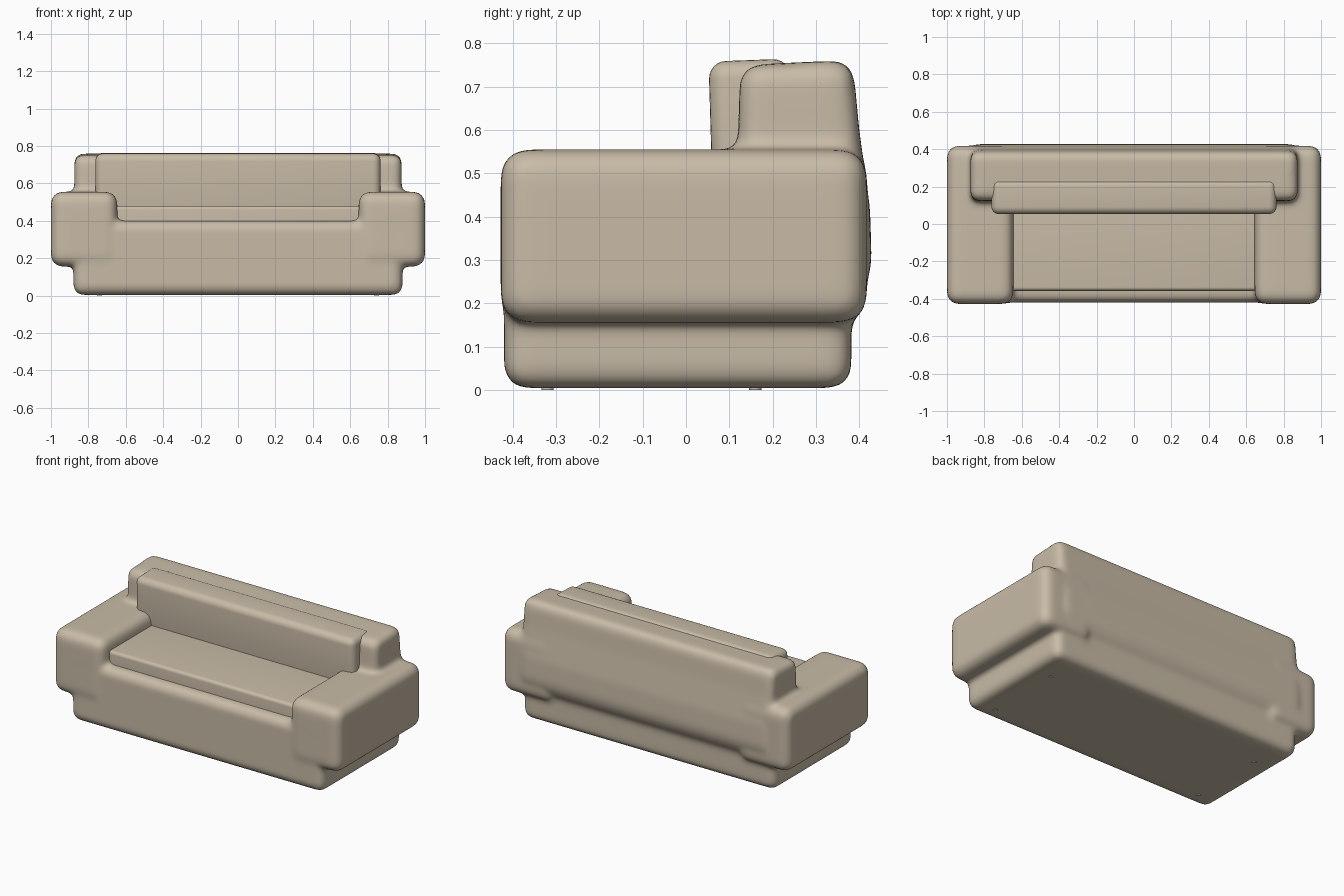
import bpy, bmesh, math
from mathutils import Vector

if "Cube" in bpy.data.objects:
    bpy.data.objects.remove(bpy.data.objects["Cube"])

fabric = bpy.data.materials.new("warm beige fabric")
fabric.diffuse_color = (0.58, 0.50, 0.385, 1)
fabric.use_nodes = True
fabric.node_tree.nodes["Principled BSDF"].inputs["Base Color"].default_value = fabric.diffuse_color


def add_prism(bm, profile, x0, x1, bevel):
    """Extrude a (y, z) profile along x, round it and add it to bm."""
    part = bmesh.new()
    a = [part.verts.new((x0, y, z)) for y, z in profile]
    b = [part.verts.new((x1, y, z)) for y, z in profile]
    n = len(profile)
    part.faces.new(a)
    part.faces.new(b[::-1])
    for i in range(n):
        part.faces.new((a[i], b[i], b[(i + 1) % n], a[(i + 1) % n]))
    bmesh.ops.recalc_face_normals(part, faces=part.faces)
    sharp = [e for e in part.edges if e.calc_face_angle(0) > math.radians(25)]
    bmesh.ops.bevel(part, geom=sharp, offset=bevel, segments=6, profile=0.5,
                    affect='EDGES', clamp_overlap=True)
    tmp = bpy.data.meshes.new("tmp")
    part.to_mesh(tmp)
    part.free()
    bm.from_mesh(tmp)
    bpy.data.meshes.remove(tmp)


def rect(y0, y1, z0, z1):
    return [(y0, z0), (y1, z0), (y1, z1), (y0, z1)]


def make_object(name, bm):
    mesh = bpy.data.meshes.new(name)
    bm.to_mesh(mesh)
    bm.free()
    mesh.materials.append(fabric)
    for p in mesh.polygons:
        p.use_smooth = True
    ob = bpy.data.objects.new(name, mesh)
    bpy.context.collection.objects.link(ob)
    return ob


def soften(ob, voxel, rounds):
    """Melt overlapping volumes into one soft upholstered skin."""
    m = ob.modifiers.new("fuse", 'REMESH')
    m.mode = 'VOXEL'
    m.voxel_size = voxel
    m.use_smooth_shade = True
    s = ob.modifiers.new("soften", 'SMOOTH')
    s.factor = 0.5
    s.iterations = rounds


# Upholstered frame: base, backrest and both arms fused together
bm = bmesh.new()
add_prism(bm, rect(-0.42, 0.382, 0.004, 0.40), -0.88, 0.88, 0.05)
back = [(0.11, 0.2), (0.37, 0.17), (0.43, 0.26), (0.425, 0.42),
        (0.40, 0.60), (0.385, 0.762), (0.125, 0.75)]
add_prism(bm, back, -0.875, 0.875, 0.045)
for s in (-1, 1):
    add_prism(bm, rect(-0.428, 0.418, 0.155, 0.555), s * 0.645, s * 1.0, 0.06)
soften(make_object("sofa_frame", bm), 0.014, 12)

# Seat cushion
bm = bmesh.new()
add_prism(bm, rect(-0.357, 0.2, 0.3, 0.48), -0.66, 0.66, 0.02)
make_object("seat_cushion", bm)

# Back cushion, leaning slightly
bm = bmesh.new()
add_prism(bm, [(0.062, 0.43), (0.24, 0.43), (0.24, 0.765), (0.052, 0.758)],
          -0.762, 0.762, 0.04)
make_object("back_cushion", bm)

# Small glides under the base
for i, (x, y) in enumerate([(sx * 0.74, y) for sx in (-1, 1) for y in (0.16, -0.32)]):
    bm = bmesh.new()
    bmesh.ops.create_cone(bm, cap_ends=True, segments=20, radius1=0.014,
                          radius2=0.014, depth=0.012)
    bmesh.ops.translate(bm, verts=bm.verts, vec=Vector((x, y, 0.006)))
    foot = make_object("glide_%d" % (i + 1), bm)
    for p in foot.data.polygons:
        p.use_smooth = abs(p.normal.z) < 0.5
